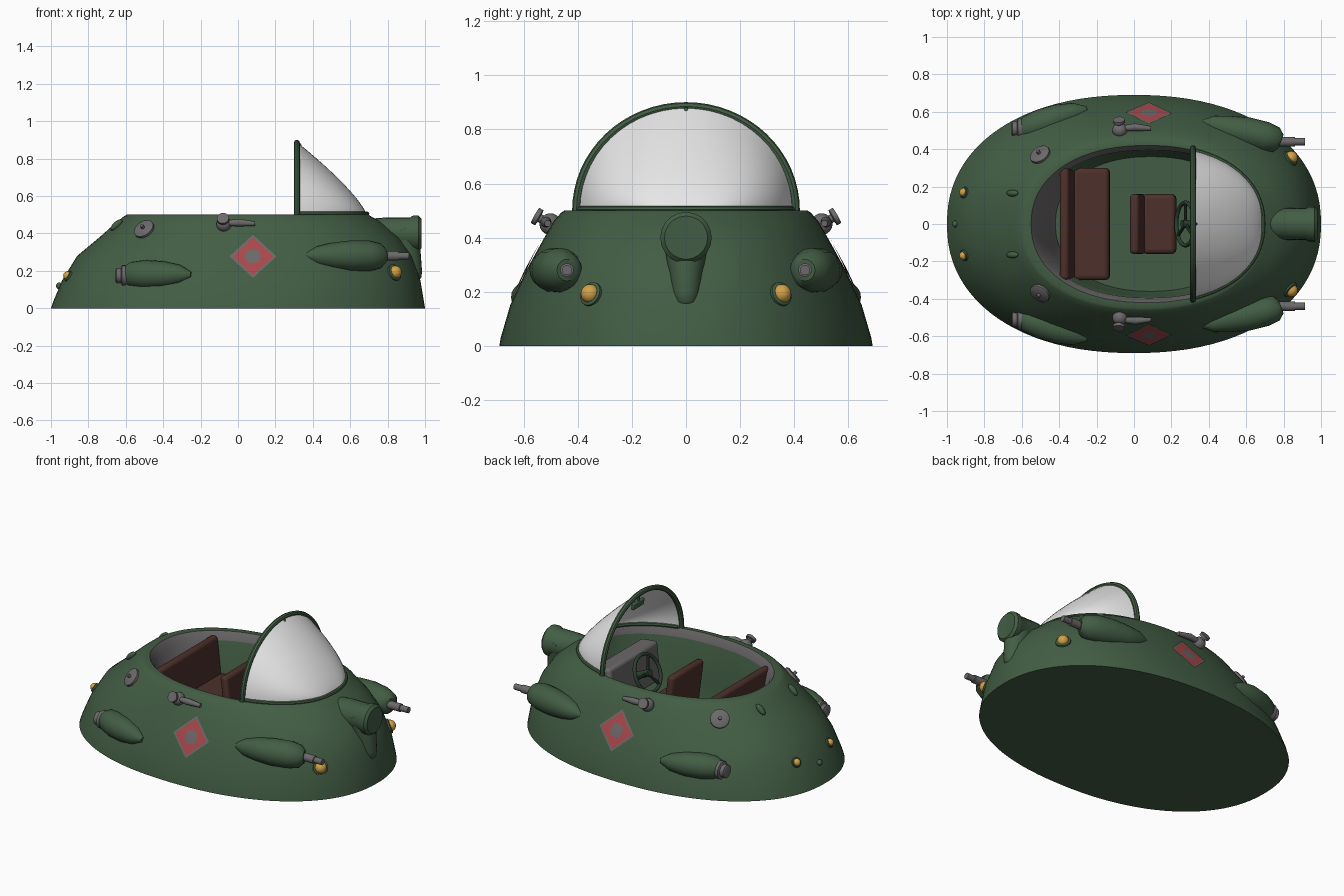
import bpy, bmesh, math
from mathutils import Vector, Matrix

if "Cube" in bpy.data.objects:
    bpy.data.objects.remove(bpy.data.objects["Cube"])


def material(name, r, g, b):
    m = bpy.data.materials.new(name)
    m.use_nodes = True
    m.diffuse_color = (r, g, b, 1)
    m.node_tree.nodes["Principled BSDF"].inputs["Base Color"].default_value = (r, g, b, 1)
    return m


GREEN = material("army green", .055, .11, .058)
GREY = material("metal grey", .15, .14, .145)
BROWN = material("leather brown", .075, .03, .024)
AMBER = material("lamp amber", .65, .36, .06)
RED = material("badge red", .40, .065, .07)
WHITE = material("screen white", .8, .8, .8)
DARK = material("dark green", .025, .05, .028)


def finish(name, bm, *mats):
    bmesh.ops.recalc_face_normals(bm, faces=bm.faces)
    me = bpy.data.meshes.new(name)
    bm.to_mesh(me)
    bm.free()
    for m in mats:
        me.materials.append(m)
    ob = bpy.data.objects.new(name, me)
    bpy.context.collection.objects.link(ob)
    return ob


def bridge(bm, a, b, closed=True):
    n = len(a)
    return [bm.faces.new((a[i], a[(i + 1) % n], b[(i + 1) % n], b[i]))
            for i in range(n if closed else n - 1)]


def tube(name, pts, radii, mat, ref=(0, 0, 1), closed=False, sides=20):
    """Round tube along a path, one radius per point."""
    bm, ref, n = bmesh.new(), Vector(ref), len(pts)
    pts = [Vector(p) for p in pts]
    if not isinstance(radii, (list, tuple)):
        radii = [radii] * n
    rings = []
    for i, (p, r) in enumerate(zip(pts, radii)):
        if closed:
            t = pts[(i + 1) % n] - pts[i - 1]
        else:
            t = pts[min(i + 1, n - 1)] - pts[max(i - 1, 0)]
        u = t.cross(ref).normalized()
        v = u.cross(t).normalized()
        rings.append([bm.verts.new(p + r * (u * math.cos(k * math.tau / sides) + v * math.sin(k * math.tau / sides)))
                      for k in range(sides)])
    for i in range(n if closed else n - 1):
        bridge(bm, rings[i], rings[(i + 1) % n])
    if not closed:
        bm.faces.new(rings[0])
        bm.faces.new(rings[-1])
    return finish(name, bm, mat)


def along_x(name, y, z, steps, mat):
    return tube(name, [(x, y, z) for x, r in steps], [r for x, r in steps], mat)


def box(name, centre, size, mat, tilt=0, bevel=.02):
    bm = bmesh.new()
    bmesh.ops.create_cube(bm, size=1, matrix=Matrix.Translation(centre) @ Matrix.Rotation(tilt, 4, 'Y')
                          @ Matrix.Diagonal((*size, 1)))
    ob = finish(name, bm, mat)
    mod = ob.modifiers.new("soft_edges", 'BEVEL')
    mod.width, mod.segments = bevel, 3
    return ob


def ball(name, centre, r, mat, scale=(1, 1, 1), tilt=0):
    bm = bmesh.new()
    bmesh.ops.create_uvsphere(bm, u_segments=20, v_segments=12, radius=r,
                              matrix=Matrix.Translation(centre) @ Matrix.Rotation(tilt, 4, 'Y')
                              @ Matrix.Diagonal((*scale, 1)))
    return finish(name, bm, mat)


# Hull outline by height: z, rear x, front x, half width
OUTER = [(0, -1, 1, .69), (.03, -.99, .995, .685), (.15, -.94, .975, .65), (.28, -.86, .93, .59),
         (.38, -.74, .86, .535), (.46, -.65, .765, .49), (.492, -.61, .71, .462), (.5, -.595, .70, .45)]
INNER = [(.5, -.55, .69, .42), (.45, -.52, .68, .395), (.2, -.46, .66, .385), (.08, -.42, .6, .36)]
POWER = 2.2


def oval(z, x0, x1, hy, n=96):
    e = 2 / POWER
    for k in range(n):
        c, s = math.cos(k * math.tau / n), math.sin(k * math.tau / n)
        yield Vector(((x0 + x1) / 2 + (x1 - x0) / 2 * math.copysign(abs(c) ** e, c),
                      hy * math.copysign(abs(s) ** e, s), z))


def oval_y(x, x0, x1, hy):
    u = min(1, abs((x - (x0 + x1) / 2) / ((x1 - x0) / 2)))
    return hy * (1 - u ** POWER) ** (1 / POWER)


def on_hull(x, z, s=1, off=0.0):
    """Point on the hull side and its outward normal."""
    def point(x, z):
        for a, b in zip(OUTER, OUTER[1:]):
            if z <= b[0]:
                f = (z - a[0]) / (b[0] - a[0])
                return Vector((x, s * oval_y(x, *[a[i] + f * (b[i] - a[i]) for i in (1, 2, 3)]), z))
    p, d = point(x, z), .004
    n = (point(x + d, z) - point(x - d, z)).cross(point(x, z + d) - point(x, z - d)).normalized()
    if n.y * s < 0:
        n = -n
    return p + n * off, n


# Hull shell with open cockpit tub
bm = bmesh.new()
loops = [[bm.verts.new(p) for p in oval(*row)] for row in OUTER + INNER]
for i in range(len(loops) - 1):
    for f in bridge(bm, loops[i], loops[i + 1]):
        c = f.calc_center_median()
        inside = i >= len(OUTER)
        f.material_index = int(inside and (c.z > .44 or c.x < -.36))
bm.faces.new(loops[0])
bm.faces.new(loops[-1])
finish("hull", bm, GREEN, GREY)

# Windscreen: quarter dome following the cockpit edge
X0, X1, BASE = .32, .685, .505
bm = bmesh.new()
rows = []
for i in range(15):
    t = 1 - (1 - i / 14.3) ** 2
    x = X0 + t * (X1 - X0)
    w, h = oval_y(x, -.55, .69, .42), .38 * (1 - t) ** .78
    rows.append([bm.verts.new((x, w * math.cos(a), BASE + h * math.sin(a)))
                 for a in [math.pi * k / 28 for k in range(29)]])
for a, b in zip(rows, rows[1:]):
    bridge(bm, a, b, False)
bm.faces.new(rows[-1])
finish("windscreen", bm, WHITE)
arch = [math.pi * k / 32 for k in range(33)]
tube("windscreen_frame", [(.315, .405 * math.cos(a), .5 + .385 * math.sin(a)) for a in arch],
     .016, GREEN, (1, 0, 0), sides=8)
tube("windscreen_sill", [p for k in range(-22, 23) for p in [list(oval(.505, -.55, .69, .42))[k]] if p.x > .3],
     .012, GREEN, sides=8)
box("mirror", (.345, 0, .80), (.02, .11, .045), GREEN, -.2, .006)
tube("mirror_stem", [(.33, 0, .88), (.345, 0, .81)], .007, GREEN, (0, 1, 0))

# Seats
for name, x, half, depth in (("rear_seat", -.265, .3, .27), ("driver_seat", .10, .16, .25)):
    box(name + "_cushion", (x + .035, 0, .19), (depth - .07, half * 2, .13), BROWN, -.05, .025)
    box(name + "_back", (x - depth / 2 + .045, 0, .33), (.05, half * 2, .30), BROWN, -.13, .02)

# Dashboard and steering wheel
box("dashboard", (.42, 0, .33), (.12, .5, .25), GREY, .1)
hub = Vector((.275, 0, .37))
axis = Vector((-.9, 0, .42)).normalized()
side = Vector((0, 1, 0))
up = axis.cross(side)
rim = [hub + .115 * (side * math.cos(k * math.tau / 32) + up * math.sin(k * math.tau / 32)) for k in range(32)]
tube("steering_wheel", rim, .011, DARK, axis, True, 10)
for k in (0, 11, 21):
    tube("wheel_spoke", [hub, rim[k]], .009, DARK, axis, sides=8)
tube("steering_column", [hub + axis * .02, hub - axis * .14], .022, DARK, (0, 1, 0))

# Nose horn and its tapering fairing
along_x("nose_intake", 0, .4, [(.72, .08), (.80, .086), (.92, .086), (.935, .095), (.965, .095), (.98, .08),
                              (.975, .07)], GREEN)
tube("nose_fairing", [(.87, 0, .42), (.90, 0, .34), (.92, 0, .26), (.935, 0, .19), (.945, 0, .155), (.95, 0, .14)],
     [.085, .075, .06, .05, .038, .015], GREEN, (0, 1, 0))
ball("tail_knob", (-.955, 0, .12), .018, GREEN)

for s in (1, -1):
    # Gun pods
    tube("gun_pod", [(.36, s * .54, .28), (.42, s * .53, .28), (.5, s * .51, .28), (.6, s * .49, .28),
                     (.70, s * .465, .28), (.76, s * .45, .28), (.785, s * .44, .28)],
         [.015, .05, .07, .082, .082, .068, .04], GREEN)
    along_x("gun_barrel", s * .44, .28, [(.72, .025), (.86, .025), (.862, .019), (.915, .019)], GREY)

    # Exhaust pods
    tube("exhaust_pod", [(-.6, s * .50, .18), (-.57, s * .51, .18), (-.5, s * .535, .18), (-.4, s * .57, .18),
                         (-.31, s * .597, .18), (-.25, s * .615, .18)], [.05, .068, .078, .072, .052, .015], GREEN)
    along_x("exhaust_pipe", s * .51, .175, [(-.655, .03), (-.65, .04), (-.625, .04), (-.62, .055), (-.585, .055)], GREY)

    # Lamps in round collars
    for name, x, z, r in (("headlamp", .835, .19, .035), ("tail_lamp", -.905, .17, .023)):
        p, n = on_hull(x, z, s)
        ball(name, p + n * .008, r, AMBER)
        tube(name + "_collar", [p - n * .02, p + n * .008, p + n * .012], [r * 1.35, r * 1.3, r * 1.1], GREEN)

    # Filler caps
    p, n = on_hull(-.5, .42, s)
    tube("filler_cap", [p - n * .02, p + n * .012, p + n * .018], [.057, .057, .048], GREY)
    tube("filler_knob", [p, p + n * .035], .01, GREY)

    # Levers on ball mounts
    p, n = on_hull(-.075, .445, s)
    ball("lever_mount", p + n * .01, .04, GREY)
    tube("lever_post", [p, p + n * .055, p + n * .058, p + n * .075], [.016, .016, .032, .032], GREY)
    q, m = on_hull(.09, .445, s, .015)
    tube("lever_arm", [p + n * .02, p.lerp(q, .5) + n * .018, q], [.014, .02, .012], GREY)

    # Rear vent bumps
    ball("rear_vent", (-.65, s * .165, .445), .04, GREEN, (1, .45, .45), -.75)

    # Diamond badge laid over the hull side
    bm, N = bmesh.new(), 16
    grid = []
    for i in range(N + 1):
        a = 2 * i / N - 1
        grid.append([bm.verts.new(on_hull(.08 + .0625 * (a - b), .275 + .0575 * (a + b), s, .006)[0])
                     for b in [2 * j / N - 1 for j in range(N + 1)]])
    for i in range(N):
        for j, f in enumerate(bridge(bm, grid[i], grid[i + 1], False)):
            a, b = abs(i - 7.5), abs(j - 7.5)
            f.material_index = int(max(a, b) > 7 or math.hypot(a, b) < 3.8)
    finish("diamond_badge", bm, RED, GREY)

# Smooth shading with sharp edges kept
for ob in bpy.context.collection.objects:
    ob.select_set(ob.type == 'MESH')
    if ob.type == 'MESH':
        bpy.context.view_layer.objects.active = ob
bpy.ops.object.shade_smooth_by_angle(angle=math.radians(40))
